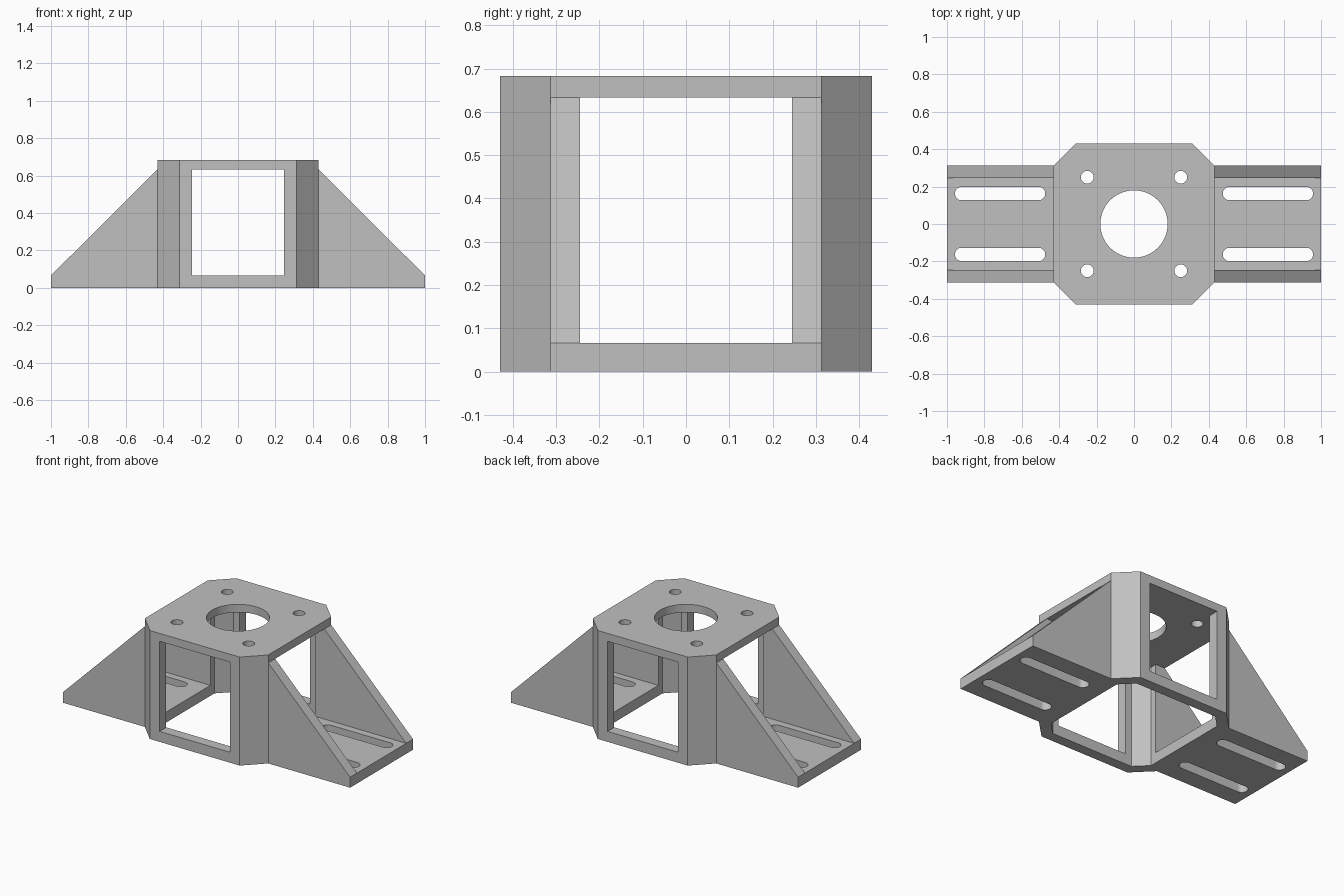
import bpy
import bmesh
import math
from mathutils import Matrix, Vector

if "Cube" in bpy.data.objects:
    bpy.data.objects.remove(bpy.data.objects["Cube"])

# Main dimensions
HALF, FLAT = 0.43, 0.313           # tower half width, flat part of each side
WALL = 0.066                       # wall and foot thickness
UNDER, TOP = 0.633, 0.683          # underside and top of the top plate
WINDOW = 0.245                     # half width of every window
REACH = 1.0                        # tip of each foot

grey = bpy.data.materials.new("grey_metal")
grey.use_nodes = True
grey.diffuse_color = (0.53, 0.53, 0.53, 1)
grey.node_tree.nodes["Principled BSDF"].inputs["Base Color"].default_value = grey.diffuse_color


def prism(name, outline, low, high, turn=Matrix()):
    """Extrude a 2D outline from low to high along z, then turn it."""
    bm = bmesh.new()
    face = bm.faces.new([bm.verts.new((x, y, low)) for x, y in outline])
    extruded = bmesh.ops.extrude_face_region(bm, geom=[face])["geom"]
    moved = [v for v in extruded if isinstance(v, bmesh.types.BMVert)]
    bmesh.ops.translate(bm, verts=moved, vec=Vector((0, 0, high - low)))
    bmesh.ops.transform(bm, matrix=turn, verts=bm.verts)
    bmesh.ops.recalc_face_normals(bm, faces=bm.faces)
    mesh = bpy.data.meshes.new(name)
    bm.to_mesh(mesh)
    bm.free()
    mesh.materials.append(grey)
    obj = bpy.data.objects.new(name, mesh)
    bpy.context.collection.objects.link(obj)
    return obj


def rectangle(x, y):
    return [(-x, -y), (x, -y), (x, y), (-x, y)]


def octagon(half, flat):
    return [(half, -flat), (half, flat), (flat, half), (-flat, half),
            (-half, flat), (-half, -flat), (-flat, -half), (flat, -half)]


def slot(cx, cy, radius, straight=0.0, steps=24):
    """Round hole, or a slot along x when straight is above zero."""
    points = []
    for side in (1, -1):
        for i in range(steps + 1 if straight else steps):
            a = math.pi * (i / steps - 0.5) + (0 if side > 0 else math.pi)
            points.append((cx + side * straight + radius * math.cos(a),
                           cy + radius * math.sin(a)))
    return points


def combine(target, tool, operation):
    mod = target.modifiers.new(operation.lower(), "BOOLEAN")
    mod.operation, mod.solver, mod.object = operation, "EXACT", tool
    bpy.ops.object.select_all(action="DESELECT")
    bpy.context.view_layer.objects.active = target
    target.select_set(True)
    bpy.ops.object.modifier_apply(modifier=mod.name)
    bpy.data.objects.remove(tool)


# Eight-sided tower joined to the two sloped feet
bracket = prism("mounting_bracket", octagon(HALF, FLAT), 0, TOP)
slope = [(-REACH, 0), (REACH, 0), (REACH, WALL), (HALF, UNDER), (-HALF, UNDER), (-REACH, WALL)]
upright = Matrix.Rotation(math.pi / 2, 4, "X")
combine(bracket, prism("sloped_feet", slope, -FLAT, FLAT, upright), "UNION")

# Hollow tower, open below, with walls of even thickness
inner = HALF - WALL
inner_flat = HALF + FLAT - WALL * math.sqrt(2) - inner
combine(bracket, prism("hollow", octagon(inner, inner_flat), -0.1, UNDER), "DIFFERENCE")

# Windows: the sideways one also leaves the gussets standing on the feet
combine(bracket, prism("side_channel", rectangle(1.2, WINDOW), WALL, UNDER), "DIFFERENCE")
combine(bracket, prism("front_channel", rectangle(WINDOW, 0.6), WALL, UNDER), "DIFFERENCE")

# Centre bore, four bolt holes and four adjustment slots
combine(bracket, prism("bore", slot(0, 0, 0.18, steps=32), 0.5, 0.8), "DIFFERENCE")
for sx in (-1, 1):
    for sy in (-1, 1):
        combine(bracket, prism("bolt_hole", slot(sx * 0.25, sy * 0.25, 0.034), 0.5, 0.8), "DIFFERENCE")
        combine(bracket, prism("foot_slot", slot(sx * 0.716, sy * 0.163, 0.036, 0.205), -0.1, 0.1), "DIFFERENCE")

# One material, smooth holes and sharp corners
bracket.data.materials.clear()
bracket.data.materials.append(grey)
for poly in bracket.data.polygons:
    poly.material_index = 0
bpy.ops.object.shade_smooth_by_angle(angle=math.radians(30))
